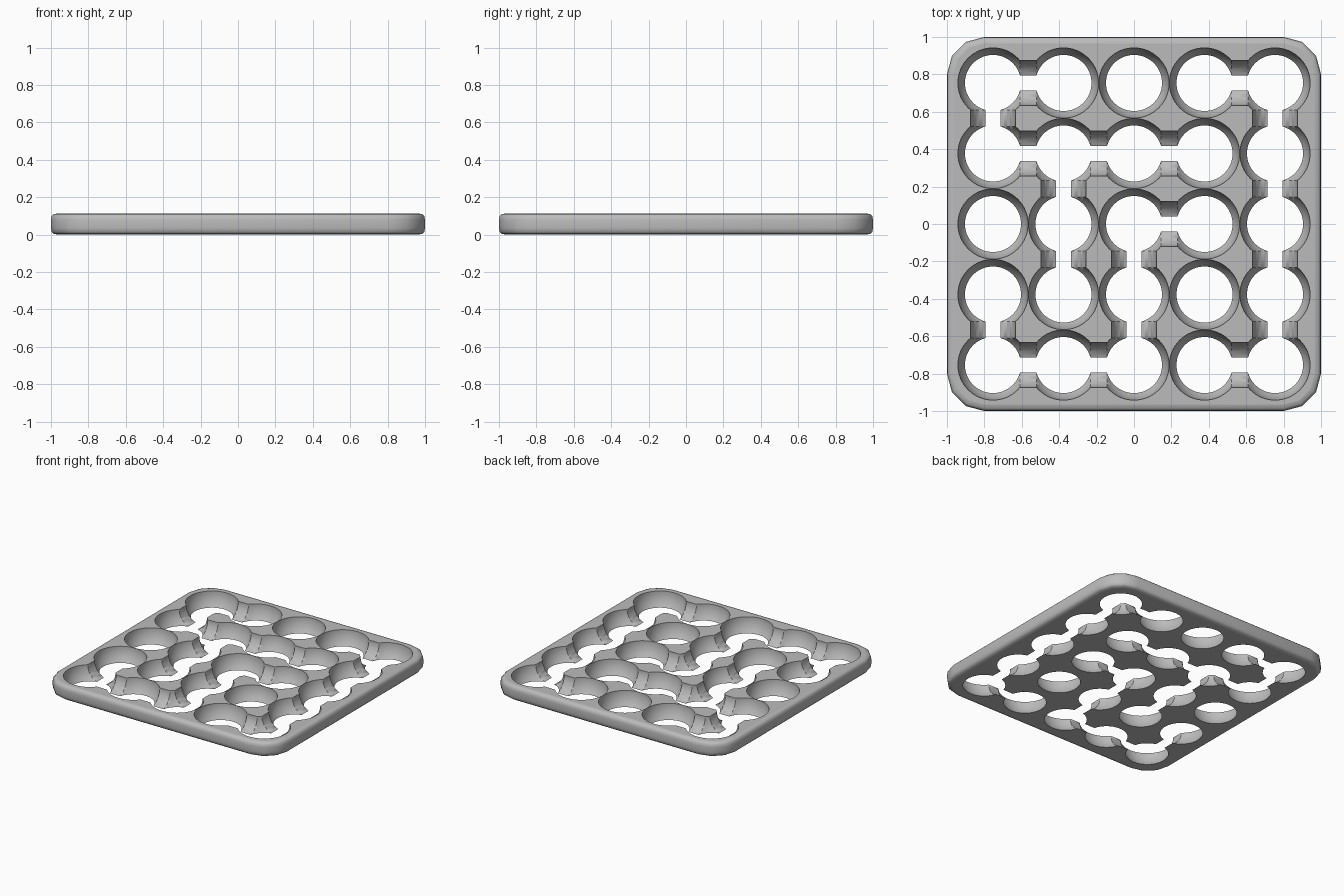
import bpy, bmesh, math
from mathutils import Matrix, Vector

if "Cube" in bpy.data.objects:
    bpy.data.objects.remove(bpy.data.objects["Cube"])

T = 0.113       # plate thickness
STEP = 0.377    # pocket spacing
R_POCKET = 0.188
R_CHANNEL = 0.12

grey = bpy.data.materials.new("plain grey")
grey.diffuse_color = (0.5, 0.5, 0.5, 1)
grey.use_nodes = True
grey.node_tree.nodes["Principled BSDF"].inputs["Base Color"].default_value = grey.diffuse_color


def add_object(name, bm):
    bmesh.ops.recalc_face_normals(bm, faces=bm.faces[:])
    mesh = bpy.data.meshes.new(name)
    bm.to_mesh(mesh)
    bm.free()
    mesh.materials.append(grey)
    obj = bpy.data.objects.new(name, mesh)
    bpy.context.collection.objects.link(obj)
    return obj


# plate: square outline with three-sided corners, stacked in rings for a soft rim
def outline(bm, inset, z):
    verts = []
    for k, (sx, sy) in enumerate([(1, 1), (-1, 1), (-1, -1), (1, -1)]):
        for j in range(4):
            a = math.radians(90 * k + 30 * j)
            r = 0.2 - inset
            verts.append(bm.verts.new((0.8 * sx + r * math.cos(a), 0.8 * sy + r * math.sin(a), z)))
    return verts


half = [(0.035, 0), (0.015, 0.004), (0.004, 0.014), (0, 0.035)]
profile = half + [(i, T - z) for i, z in reversed(half)]
bm = bmesh.new()
rings = [outline(bm, i, z) for i, z in profile]
for a, b in zip(rings, rings[1:]):
    for k in range(len(a)):
        n = (k + 1) % len(a)
        bm.faces.new((a[k], a[n], b[n], b[k]))
bm.faces.new(rings[0])
bm.faces.new(rings[-1])
plate = add_object("maze_plate", bm)


def centre(col, row):
    return Vector(((col - 2) * STEP, (2 - row) * STEP, T))


# cutters: round pockets, then the round-bottomed channels joining them
def pocket_cutter():
    bm = bmesh.new()
    for k in range(25):
        bmesh.ops.create_uvsphere(bm, u_segments=64, v_segments=21, radius=R_POCKET,
                                  matrix=Matrix.Translation(centre(k % 5, k // 5)))
    return add_object("pocket_cutter", bm)


def channel_cutter(name, links, dc, dr):
    bm = bmesh.new()
    for col, row in links:
        a, b = centre(col, row), centre(col + dc, row + dr)
        turn = Matrix.Rotation(math.pi / 2, 4, 'Y' if dc else 'X')
        spin = Matrix.Rotation(math.pi / 48, 4, 'Z')
        bmesh.ops.create_cone(bm, cap_ends=True, segments=48, radius1=R_CHANNEL,
                              radius2=R_CHANNEL, depth=STEP - 0.12,
                              matrix=Matrix.Translation((a + b) / 2) @ turn @ spin)
    return add_object(name, bm)


across = [(0, 0), (3, 0), (0, 1), (1, 1), (2, 1), (2, 2), (0, 4), (1, 4), (3, 4)]
down = [(0, 0), (0, 3), (1, 1), (1, 2), (2, 2), (2, 3), (4, 0), (4, 1), (4, 2), (4, 3)]
cutters = [pocket_cutter(),
           channel_cutter("across_cutter", across, 1, 0),
           channel_cutter("down_cutter", down, 0, 1)]

bpy.context.view_layer.objects.active = plate
plate.select_set(True)
for cutter in cutters:
    cutter.hide_render = True
    cut = plate.modifiers.new("cut", 'BOOLEAN')
    cut.operation = 'DIFFERENCE'
    cut.solver = 'MANIFOLD'
    cut.object = cutter
    bpy.ops.object.modifier_apply(modifier=cut.name)
for cutter in cutters:
    bpy.data.objects.remove(cutter)

# smooth the walls and rim, keep the flat top and underside crisp
bm = bmesh.new()
bm.from_mesh(plate.data)
bm.normal_update()
for f in bm.faces:
    f.smooth = True
for e in bm.edges:
    if len(e.link_faces) == 2:
        caps = [abs(f.normal.z) > 0.999 for f in e.link_faces]
        e.smooth = caps[0] == caps[1] and e.calc_face_angle(0) < math.radians(50)
bm.to_mesh(plate.data)
bm.free()
